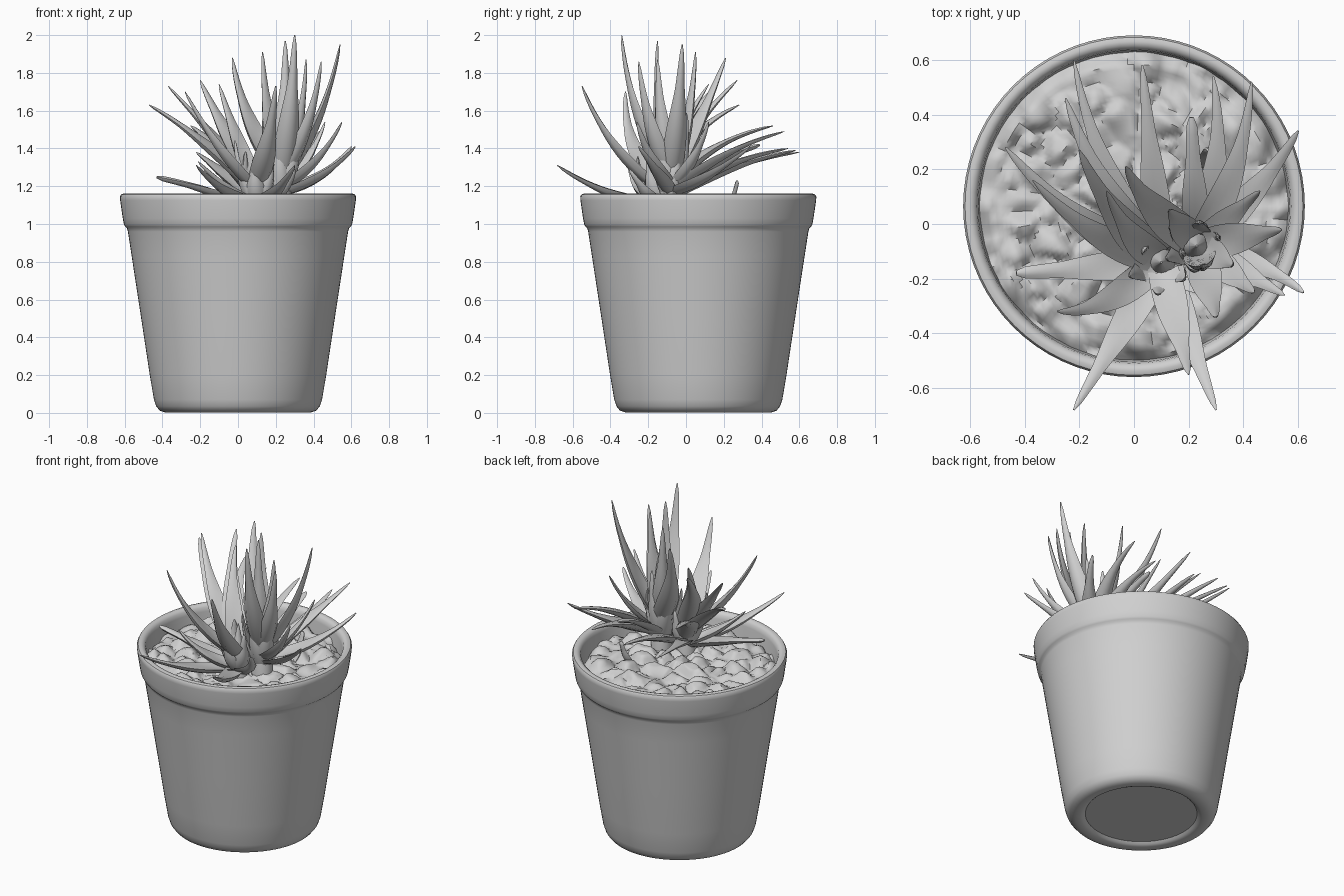
import bpy, bmesh, math, random
from mathutils import Vector, noise

random.seed(4)
CY = 0.065  # pot axis sits slightly behind the centre
grey = bpy.data.materials.new("plain grey")
grey.diffuse_color = (0.63, 0.63, 0.63, 1)


def finish(name, bm, angle=40):
    bmesh.ops.recalc_face_normals(bm, faces=bm.faces)
    me = bpy.data.meshes.new(name)
    bm.to_mesh(me)
    bm.free()
    ob = bpy.data.objects.new(name, me)
    bpy.context.collection.objects.link(ob)
    me.materials.append(grey)
    bpy.ops.object.select_all(action='DESELECT')
    ob.select_set(True)
    bpy.context.view_layer.objects.active = ob
    bpy.ops.object.shade_smooth_by_angle(angle=math.radians(angle))
    return ob


def loft(bm, rings, cap=True):
    loops = [[bm.verts.new(p) for p in r] for r in rings]
    n = len(loops[0])
    for a, b in zip(loops, loops[1:]):
        for i in range(n):
            bm.faces.new((a[i], a[(i + 1) % n], b[(i + 1) % n], b[i]))
    if cap:
        bm.faces.new(loops[0])
        bm.faces.new(loops[-1])


def circle(r, z, n=72):
    return [(r * math.cos(2 * math.pi * i / n), CY + r * math.sin(2 * math.pi * i / n), z)
            for i in range(n)]


# Pot: lathed profile from recessed foot, over the rim, down the inside
profile = [(0.325, 0.02), (0.338, 0.008), (0.355, 0.002), (0.385, 0.002), (0.415, 0.012), (0.433, 0.035),
           (0.445, 0.07), (0.467, 0.2), (0.517, 0.53), (0.563, 0.83), (0.583, 0.96),
           (0.588, 0.978), (0.597, 0.986), (0.604, 0.998), (0.610, 1.03), (0.624, 1.125),
           (0.625, 1.145), (0.618, 1.157), (0.603, 1.162), (0.588, 1.158), (0.575, 1.145),
           (0.57, 1.12), (0.562, 1.02), (0.50, 0.6), (0.42, 0.1), (0.38, 0.06)]
bm = bmesh.new()
loft(bm, [circle(r, z) for r, z in profile])
finish("pot", bm)

# Soil: bed of rounded lumps with a ragged edge
bm = bmesh.new()
rings = []
for k in range(1, 37):
    ring = []
    for x, y, z in circle(0.566 * k / 36, 0, 140):
        d = noise.voronoi(Vector((x * 8, y * 8, 2.0)))[0]
        h = 1.06 + 0.1 * min(0.45, d[1] - d[0]) + 0.03 * noise.noise(Vector((x * 7, y * 7, 7)))
        if k > 33:
            h -= 0.012 * (k - 33)
        ring.append((x, y, h))
    rings.append(ring)
loft(bm, rings, False)
bm.verts.ensure_lookup_table()
bm.faces.new(bm.verts[:140])
finish("soil", bm, 50)


# Leaf: channelled, tapering section swept along a curved spine
def leaf(name, base, tip, width, bend, blunt=0.1, sway=0.0):
    base, tip = Vector(base), Vector(tip)
    out = Vector((tip.x - base.x, tip.y - base.y, 0)).normalized()
    side = Vector((-out.y, out.x, 0))
    axis = (tip - base).normalized()
    ctrl = base.lerp(tip, 0.5) - side.cross(axis) * bend + side * sway * 1.6
    rings = []
    n = 16
    for i in range(n + 1):
        t = i / n
        p = base * (1 - t) ** 2 + ctrl * 2 * t * (1 - t) + tip * t * t
        tan = ((ctrl - base) * (1 - t) + (tip - ctrl) * t).normalized()
        up = tan.cross(side).normalized()
        across = up.cross(tan)
        w = width * (blunt + (1 - blunt) * (1 - t) ** 0.8) * (0.85 + 0.3 * math.sin(math.pi * min(1, t * 1.5)))
        if i == n:
            w *= 0.5
        th = w * (0.24 + 0.5 * t)
        cup = w * 0.5 * (1 - t)
        # upper face is hollow, lower face is rounded
        sec = [(-1, 0.0), (-0.5, 0.5), (0, 0.7), (0.5, 0.5), (1, 0.0),
               (0.65, -0.75), (0, -1.1), (-0.65, -0.75)]
        rings.append([p + across * (a * w) + up * (b * th + cup * (a * a - 0.4)) for a, b in sec])
    bm = bmesh.new()
    loft(bm, rings)
    return finish(name, bm, 50)


# Two rosettes: (tip, half width, bend, tip bluntness, sideways sway)
A, B = Vector((0.10, -0.14, 1.11)), Vector((0.23, -0.08, 1.15))
low_leaves = [
    ((-0.22, 0.60, 1.38), 0.055, 0.08, 0.10, 0.06), ((-0.25, 0.46, 1.52), 0.068, 0.12, 0.10, 0.05),
    ((-0.47, 0.28, 1.63), 0.066, 0.10, 0.12, 0.06), ((0.03, 0.58, 1.39), 0.060, 0.07, 0.14, 0),
    ((-0.37, 0.16, 1.73), 0.060, 0.06, 0.10, 0.05), ((-0.20, 0.27, 1.76), 0.072, 0.05, 0.10, 0.04),
    ((-0.43, -0.18, 1.25), 0.055, 0.02, 0.40, 0), ((-0.28, -0.32, 1.70), 0.060, -0.07, 0.12, 0.05),
    ((-0.22, -0.68, 1.31), 0.062, -0.06, 0.12, 0), ((0.30, -0.68, 1.31), 0.062, -0.06, 0.12, 0),
    ((0.20, -0.55, 1.73), 0.066, -0.08, 0.10, 0), ((-0.10, 0.12, 1.74), 0.060, 0.04, 0.10, 0.03),
    ((-0.21, -0.30, 1.33), 0.058, -0.04, 0.14, 0.03), ((0.30, -0.30, 1.29), 0.058, -0.05, 0.14, 0.03),
]
high_leaves = [
    ((0.21, 0.39, 1.42), 0.050, 0.06, 0.40, 0), ((0.29, 0.54, 1.40), 0.060, 0.07, 0.10, -0.05),
    ((0.43, 0.52, 1.49), 0.058, 0.07, 0.10, -0.05), ((0.60, 0.34, 1.41), 0.060, -0.05, 0.15, -0.03),
    ((0.54, -0.02, 1.95), 0.065, -0.07, 0.10, 0), ((0.62, -0.25, 1.41), 0.050, -0.04, 0.20, 0.03),
    ((0.55, -0.26, 1.54), 0.055, -0.06, 0.12, 0), ((0.44, -0.25, 1.86), 0.060, -0.07, 0.10, 0),
    ((0.36, -0.15, 1.87), 0.060, -0.04, 0.10, 0), ((0.30, -0.34, 2.00), 0.068, -0.08, 0.10, 0),
    ((0.25, -0.15, 1.97), 0.065, -0.03, 0.10, 0), ((-0.03, 0.21, 1.88), 0.072, -0.05, 0.10, 0.03),
    ((0.13, 0.05, 1.91), 0.060, -0.04, 0.10, 0), ((0.46, 0.12, 1.54), 0.050, -0.05, 0.14, 0),
]
for label, centre, leaves in (("low_leaf", A, low_leaves), ("high_leaf", B, high_leaves)):
    for i, (tip, w, bend, blunt, sway) in enumerate(leaves):
        d = Vector((tip[0] - centre.x, tip[1] - centre.y, 0)).normalized()
        rise = 0.12 * max(0, min(1, (tip[2] - 1.3) / 0.5))
        start = centre + d * 0.035 + Vector((0, 0, rise))
        leaf(f"{label}_{i + 1}", start, tip, w, bend, blunt, sway)

# Short inner leaves closing each crown
for label, c, h in (("low_crown", A, 0.36), ("high_crown", B, 0.45)):
    for i in range(6):
        a = 1.05 * i + 0.4
        d = Vector((math.cos(a), math.sin(a), 0))
        leaf(f"{label}_{i + 1}", c + d * 0.03, c + d * random.uniform(0.07, 0.13)
             + Vector((0, 0, h * random.uniform(0.6, 1))), 0.055, -0.03, 0.15)

# Stems, each ending in a pointed bud
for name, c, r in (("low_stem", A, 0.06), ("high_stem", B, 0.06)):
    bm = bmesh.new()
    loft(bm, [[(c.x + s * r * math.cos(k * math.pi / 6), c.y + s * r * math.sin(k * math.pi / 6), z)
               for k in range(12)] for s, z in ((1.1, 1.02), (1, c.z), (0.6, c.z + 0.12), (0.06, c.z + 0.28))])
    finish(name, bm)

# Small shoot rising from the soil
leaf("small_shoot", (0.25, 0.2, 1.06), (0.27, 0.27, 1.23), 0.035, -0.02, 0.5)
